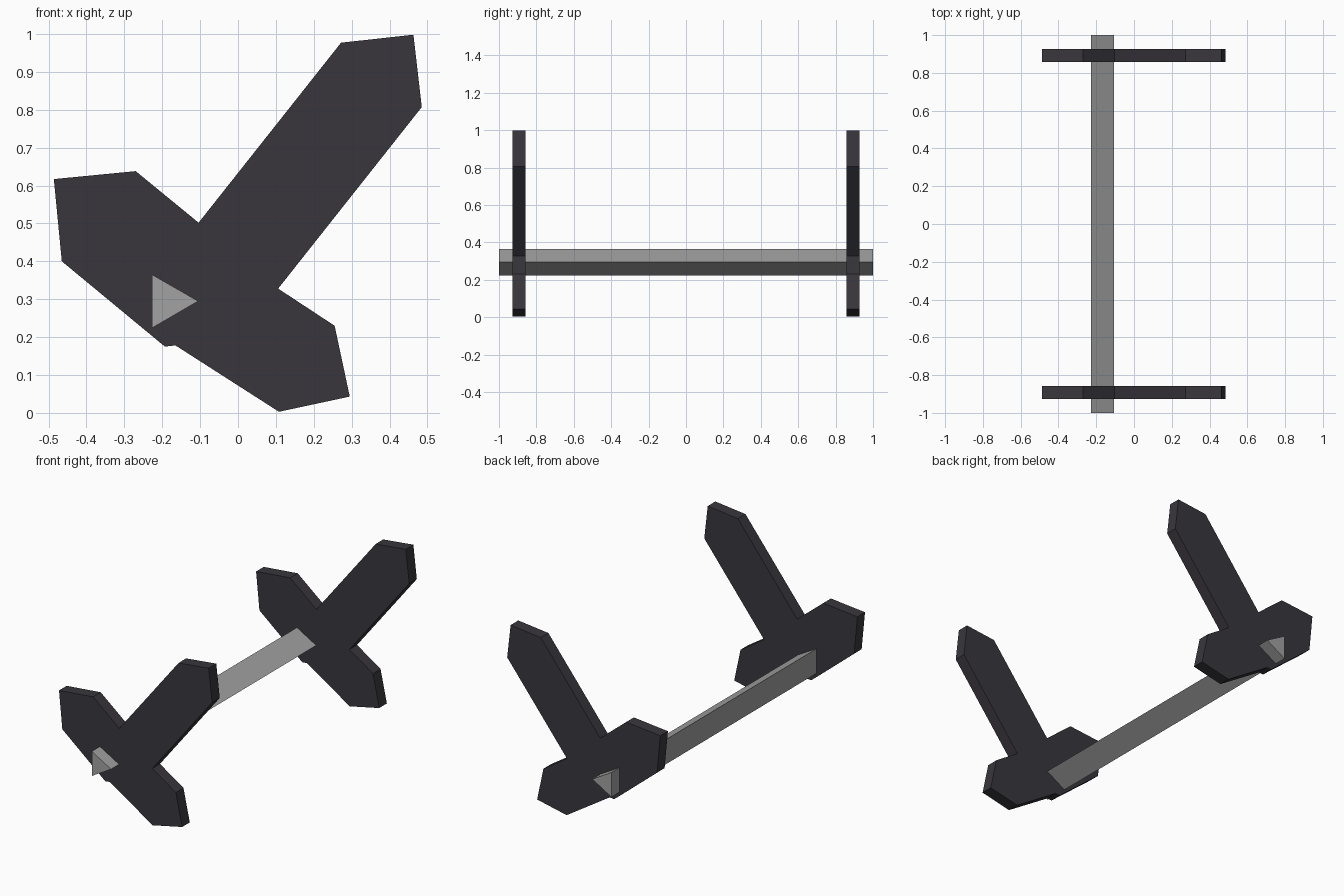
import bpy, bmesh

if "Cube" in bpy.data.objects:
    bpy.data.objects.remove(bpy.data.objects["Cube"])


def make_material(name, color):
    mat = bpy.data.materials.new(name)
    mat.diffuse_color = (*color, 1.0)
    mat.use_nodes = True
    mat.node_tree.nodes["Principled BSDF"].inputs["Base Color"].default_value = mat.diffuse_color
    return mat


def extrude_profile(name, profile, y0, y1, mat):
    """Extrude an (x, z) outline along y into a closed solid."""
    bm = bmesh.new()
    face = bm.faces.new([bm.verts.new((x, y0, z)) for x, z in profile])
    geom = bmesh.ops.extrude_face_region(bm, geom=[face])["geom"]
    verts = [g for g in geom if isinstance(g, bmesh.types.BMVert)]
    bmesh.ops.translate(bm, verts=verts, vec=(0, y1 - y0, 0))
    bmesh.ops.recalc_face_normals(bm, faces=bm.faces)
    mesh = bpy.data.meshes.new(name)
    bm.to_mesh(mesh)
    bm.free()
    mesh.materials.append(mat)
    obj = bpy.data.objects.new(name, mesh)
    bpy.context.collection.objects.link(obj)
    return obj


dark = make_material("dark charcoal", (0.040, 0.037, 0.046))
grey = make_material("mid grey", (0.36, 0.36, 0.36))

# Three-armed end plate: left arm, long upper arm, lower right arm
plate = [
    (-0.486, 0.617), (-0.270, 0.638), (-0.104, 0.502),
    (0.272, 0.977), (0.463, 0.998), (0.485, 0.807), (0.106, 0.328),
    (0.255, 0.230), (0.295, 0.043), (0.108, 0.003),
    (-0.165, 0.178), (-0.193, 0.175), (-0.465, 0.400),
]
extrude_profile("front_plate", plate, -0.927, -0.858, dark)
extrude_profile("back_plate", plate, 0.858, 0.927, dark)

# Triangular rod passing through both plates
rod = [(-0.227, 0.365), (-0.105, 0.295), (-0.227, 0.224)]
extrude_profile("connecting_rod", rod, -1.0, 1.0, grey)
